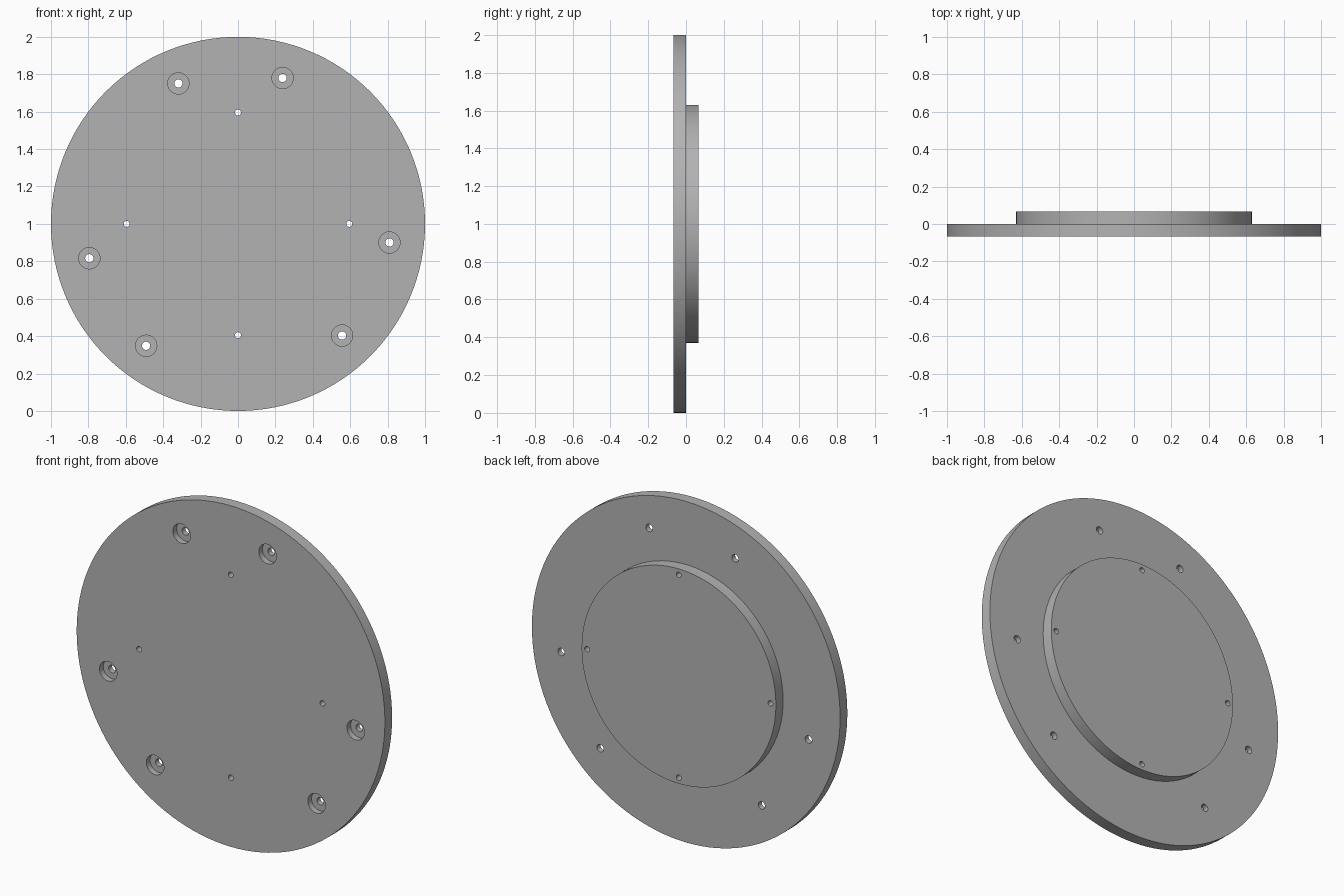
import bpy
import bmesh
from math import cos, sin, radians, tau

old = bpy.data.objects.get("Cube")
if old:
    bpy.data.objects.remove(old, do_unlink=True)

grey = bpy.data.materials.new("plain grey")
grey.use_nodes = True
colour = (0.45, 0.45, 0.45, 1)
grey.diffuse_color = colour
grey.node_tree.nodes["Principled BSDF"].inputs["Base Color"].default_value = colour


def turn(bm, profile, sides, cx=0, cz=1):
    """Add a closed solid turned about the y axis from (radius, y) points."""
    rings = []
    for r, y in profile:
        rings.append([bm.verts.new((cx + r * cos(tau * i / sides), y,
                                    cz + r * sin(tau * i / sides)))
                      for i in range(sides)])
    for a, b in zip(rings, rings[1:]):
        for i in range(sides):
            j = (i + 1) % sides
            bm.faces.new((a[i], a[j], b[j], b[i]))
    bm.faces.new(rings[0])
    bm.faces.new(rings[-1])


def make_object(name, bm):
    bmesh.ops.recalc_face_normals(bm, faces=bm.faces)
    mesh = bpy.data.meshes.new(name)
    bm.to_mesh(mesh)
    bm.free()
    mesh.materials.append(grey)
    obj = bpy.data.objects.new(name, mesh)
    bpy.context.collection.objects.link(obj)
    return obj


# Wide plate with a raised round boss on the back
FRONT, BACK = -0.067, 0.067
bm = bmesh.new()
turn(bm, [(1, FRONT), (1, 0), (0.63, 0), (0.63, BACK)], 128)
plate = make_object("flange_plate", bm)

# Counterbored bolt holes: three pairs around the rim
bm = bmesh.new()
for middle in (93, -27, -147):
    for offset in (-20, 20):
        a = radians(middle + offset)
        turn(bm, [(0.057, FRONT - 0.05), (0.057, FRONT + 0.035),
                  (0.022, FRONT + 0.035), (0.022, 0.05)],
             32, 0.816 * cos(a), 1 + 0.816 * sin(a))

# Four small pin holes through the boss
for k in range(4):
    a = tau * k / 4
    turn(bm, [(0.016, FRONT - 0.05), (0.016, BACK + 0.05)],
         24, 0.595 * cos(a), 1 + 0.595 * sin(a))
cutter = make_object("hole_cutter", bm)
cutter.hide_render = True

# Drill the holes, then drop the cutter
drill = plate.modifiers.new("holes", "BOOLEAN")
drill.operation = "DIFFERENCE"
drill.solver = "EXACT"
drill.object = cutter
bpy.ops.object.select_all(action="DESELECT")
plate.select_set(True)
bpy.context.view_layer.objects.active = plate
bpy.ops.object.modifier_apply(modifier=drill.name)
bpy.data.objects.remove(cutter, do_unlink=True)

bpy.ops.object.shade_smooth_by_angle(angle=radians(30))
